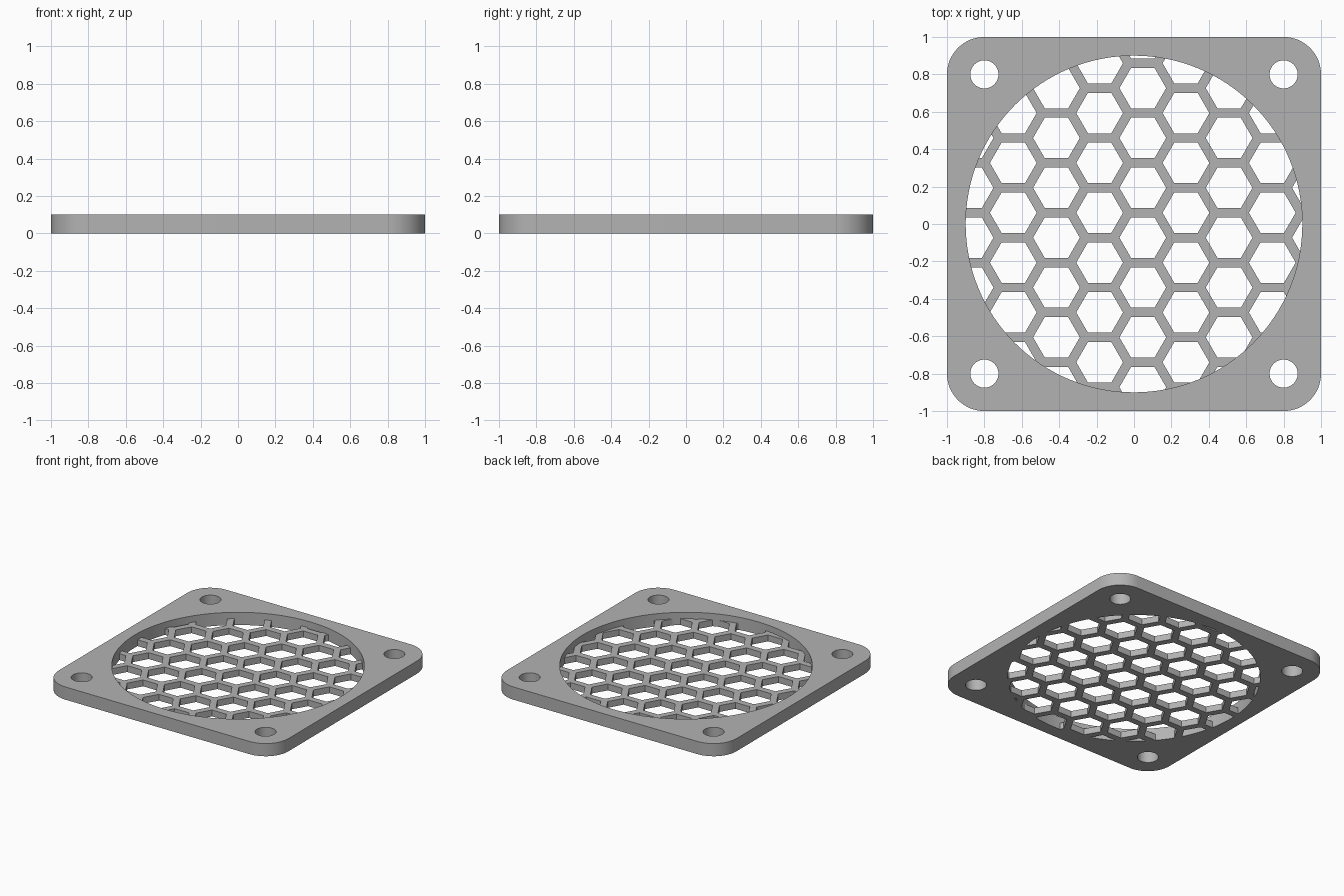
import bpy, bmesh
from math import cos, sin, pi, sqrt, radians

cube = bpy.data.objects.get("Cube")
if cube:
    bpy.data.objects.remove(cube, do_unlink=True)

FRAME_H = 0.1          # frame thickness
GRILLE_H = 0.05        # mesh thickness, flush with the underside
OPENING = 0.9          # radius of the round opening
HEX_R = 0.125          # circumradius of one hexagonal hole
BAR = 0.05             # width of the bars between holes

grey = bpy.data.materials.new("light_grey")
grey.use_nodes = True
colour = (0.45, 0.45, 0.45, 1)
grey.diffuse_color = colour
grey.node_tree.nodes["Principled BSDF"].inputs["Base Color"].default_value = colour


def ring(cx, cy, r, n):
    """Points of a regular polygon, the first one on the +x side."""
    return [(cx + r * cos(2 * pi * i / n), cy + r * sin(2 * pi * i / n)) for i in range(n)]


def prisms(name, outlines, z0, z1):
    """One object made of upright prisms, one for each outline."""
    bm = bmesh.new()
    for pts in outlines:
        base = bm.faces.new([bm.verts.new((x, y, z0)) for x, y in pts])
        top = bmesh.ops.extrude_face_region(bm, geom=[base])["geom"]
        bmesh.ops.translate(bm, vec=(0, 0, z1 - z0),
                            verts=[v for v in top if isinstance(v, bmesh.types.BMVert)])
    bmesh.ops.recalc_face_normals(bm, faces=bm.faces)
    mesh = bpy.data.meshes.new(name)
    bm.to_mesh(mesh)
    bm.free()
    mesh.materials.append(grey)
    obj = bpy.data.objects.new(name, mesh)
    bpy.context.collection.objects.link(obj)
    return obj


def cut(obj, cutter):
    """Subtract the cutter, remove it and smooth the round walls."""
    mod = obj.modifiers.new("cut", "BOOLEAN")
    mod.operation = "DIFFERENCE"
    mod.solver = "EXACT"
    mod.object = cutter
    bpy.ops.object.select_all(action="DESELECT")
    obj.select_set(True)
    bpy.context.view_layer.objects.active = obj
    bpy.ops.object.modifier_apply(modifier=mod.name)
    bpy.data.objects.remove(cutter, do_unlink=True)
    bpy.ops.object.shade_smooth_by_angle(angle=radians(30))


# Square frame with rounded corners
outline = []
for k, (sx, sy) in enumerate([(1, 1), (-1, 1), (-1, -1), (1, -1)]):
    for i in range(17):
        a = (k + i / 16) * pi / 2
        outline.append((0.8 * sx + 0.2 * cos(a), 0.8 * sy + 0.2 * sin(a)))
frame = prisms("frame", [outline], 0, FRAME_H)

# Round opening and four screw holes
holes = [ring(0, 0, OPENING, 128)]
holes += [ring(x, y, 0.075, 48) for x in (-0.8, 0.8) for y in (-0.8, 0.8)]
cut(frame, prisms("hole_cutter", holes, -0.1, 0.2))

# Honeycomb mesh filling the opening
grille = prisms("honeycomb_grille", [ring(0, 0, OPENING, 128)], 0, GRILLE_H)
pitch = HEX_R * sqrt(3) + BAR
cells = []
for col in range(-5, 6):
    for row in range(-5, 6):
        x = 0.047 + col * pitch * sqrt(3) / 2
        y = -0.073 + (row + (col % 2) / 2) * pitch
        if x * x + y * y < (OPENING + HEX_R) ** 2:
            cells.append(ring(x, y, HEX_R, 6))
cut(grille, prisms("cell_cutter", cells, -0.1, 0.2))
